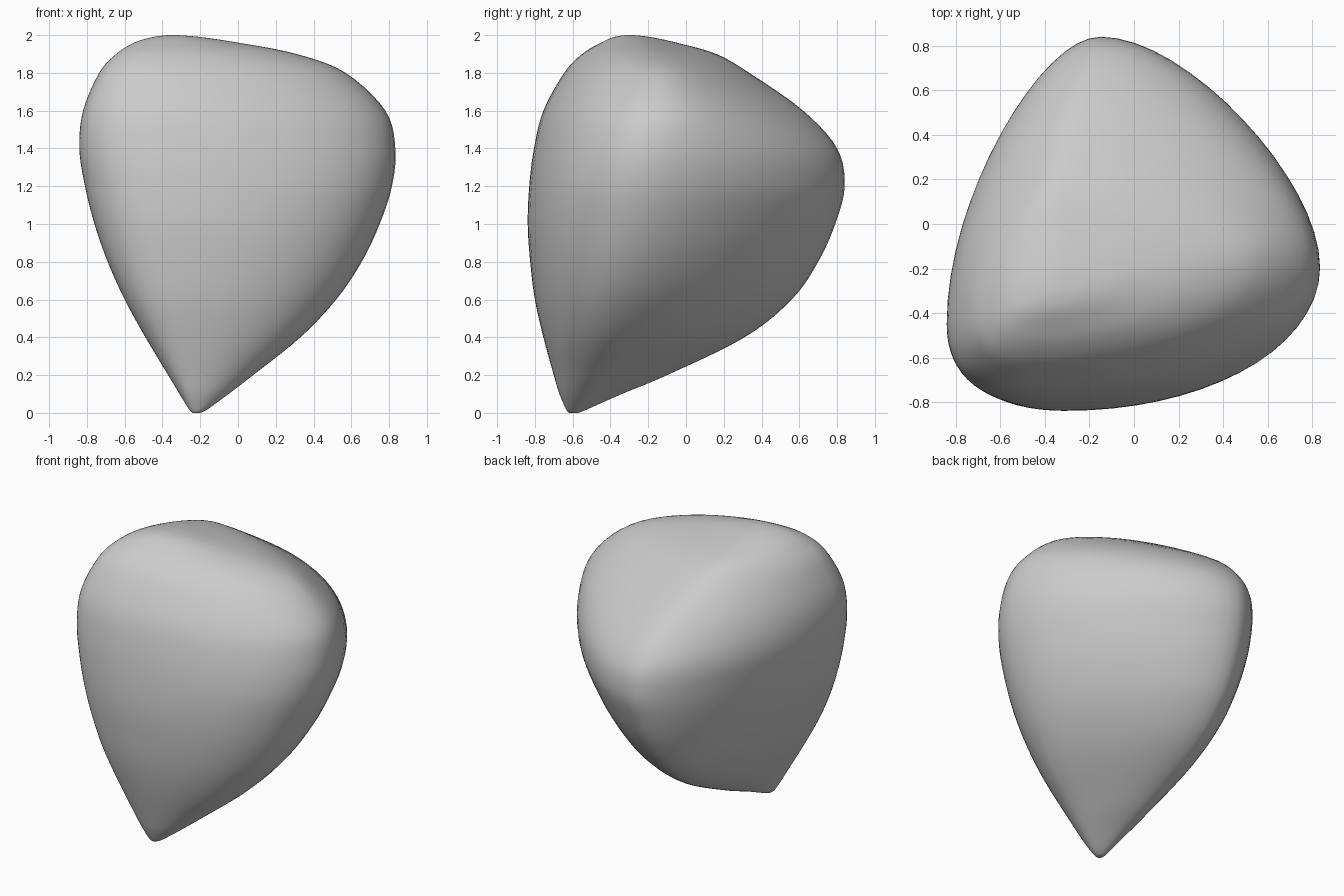
import bpy
import bmesh
from mathutils import Vector

cube = bpy.data.objects.get("Cube")
if cube:
    bpy.data.objects.remove(cube, do_unlink=True)

# Height; left, right, front and back limits of the body there;
# then how far along each side the limit is touched (left y, right y, front x, back x)
SECTIONS = [
    (0, -0.24, -0.2, -0.62, -0.57, -0.6, -0.6, -0.22, -0.22),
    (0.02, -0.26, -0.16, -0.635, -0.52, -0.6, -0.59, -0.22, -0.22),
    (0.1, -0.31, -0.05, -0.67, -0.34, -0.59, -0.55, -0.23, -0.22),
    (0.2, -0.37, 0.08, -0.7, -0.1, -0.58, -0.5, -0.24, -0.22),
    (0.4, -0.49, 0.33, -0.755, 0.31, -0.56, -0.41, -0.26, -0.22),
    (0.6, -0.6, 0.52, -0.8, 0.56, -0.54, -0.34, -0.28, -0.21),
    (0.8, -0.69, 0.655, -0.825, 0.7, -0.52, -0.29, -0.29, -0.19),
    (1, -0.76, 0.75, -0.838, 0.79, -0.49, -0.25, -0.31, -0.17),
    (1.2, -0.81, 0.815, -0.83, 0.84, -0.47, -0.22, -0.34, -0.15),
    (1.4, -0.84, 0.833, -0.805, 0.8, -0.45, -0.19, -0.38, -0.16),
    (1.6, -0.82, 0.78, -0.755, 0.62, -0.44, -0.16, -0.42, -0.2),
    (1.8, -0.735, 0.57, -0.645, 0.335, -0.41, -0.15, -0.44, -0.28),
    (1.9, -0.645, 0.31, -0.55, 0.16, -0.38, -0.19, -0.43, -0.33),
    (1.96, -0.55, 0, -0.45, -0.05, -0.35, -0.24, -0.4, -0.34),
    (1.99, -0.45, -0.2, -0.38, -0.19, -0.32, -0.28, -0.37, -0.34),
    (2, -0.37, -0.32, -0.32, -0.28, -0.3, -0.3, -0.34, -0.34),
]
ARC_STEPS = 16
RING_STEPS = 5


def arc(a, corner, b, full_a, full_b):
    """Quarter of a rounded outline, tangent to its bounding box."""
    h1 = a.lerp(corner, full_a)
    h2 = b.lerp(corner, full_b)
    for i in range(ARC_STEPS):
        t = i / ARC_STEPS
        s = 1 - t
        yield a * s**3 + h1 * 3 * s * s * t + h2 * 3 * s * t * t + b * t**3


def outline(z, left, right, front, back, left_y, right_y, front_x, back_x):
    """Rounded triangular cross-section at one height."""
    r = Vector((right, right_y, z))
    b = Vector((back_x, back, z))
    l = Vector((left, left_y, z))
    f = Vector((front_x, front, z))
    low = max(0, 1.2 - z)
    high = max(0, z - 1.2)
    points = []
    for p, q, corner, full_p, full_q in (
        (r, b, (right, back, z), 0.4 - 0.04 * low, 0.4 - 0.04 * low),
        (b, l, (left, back, z), 0.42 + 0.12 * low - 0.12 * high, 0.45 + 0.06 * high),
        (l, f, (left, front, z), 0.65 + 0.06 * high, 0.65 + 0.06 * high),
        (f, r, (right, front, z), 0.56 - 0.1 * high, 0.6 - 0.08 * high),
    ):
        points.extend(arc(p, Vector(corner), q, full_p, full_q))
    return points


def smooth_between(p0, p1, p2, p3, t):
    """Smooth interpolation between two neighbouring sections."""
    return [
        b + 0.5 * t * (c - a + t * (2 * a - 5 * b + 4 * c - d + t * (3 * (b - c) + d - a)))
        for a, b, c, d in zip(p0, p1, p2, p3)
    ]


# Intermediate sections
rows = []
last = len(SECTIONS) - 1
for i in range(last):
    keys = [SECTIONS[min(max(i + k, 0), last)] for k in (-1, 0, 1, 2)]
    rows += [smooth_between(*keys, s / RING_STEPS) for s in range(RING_STEPS)]
rows.append(SECTIONS[last])

# Loft the body and close both ends
bm = bmesh.new()
rings = [[bm.verts.new(p) for p in outline(*row)] for row in rows]
for lower, upper in zip(rings, rings[1:]):
    n = len(lower)
    for j in range(n):
        k = (j + 1) % n
        bm.faces.new((lower[j], lower[k], upper[k], upper[j]))
bm.faces.new(reversed(rings[0]))
bm.faces.new(rings[-1])
bmesh.ops.recalc_face_normals(bm, faces=bm.faces)

mesh = bpy.data.meshes.new("rounded_stone")
bm.to_mesh(mesh)
bm.free()
stone = bpy.data.objects.new("rounded_stone", mesh)
bpy.context.collection.objects.link(stone)

# Single plain grey surface
grey = bpy.data.materials.new("plain_grey")
grey.use_nodes = True
colour = (0.6, 0.6, 0.6, 1)
grey.diffuse_color = colour
grey.node_tree.nodes["Principled BSDF"].inputs["Base Color"].default_value = colour
mesh.materials.append(grey)

# Smooth shading
bpy.ops.object.select_all(action="DESELECT")
stone.select_set(True)
bpy.context.view_layer.objects.active = stone
bpy.ops.object.shade_smooth()
